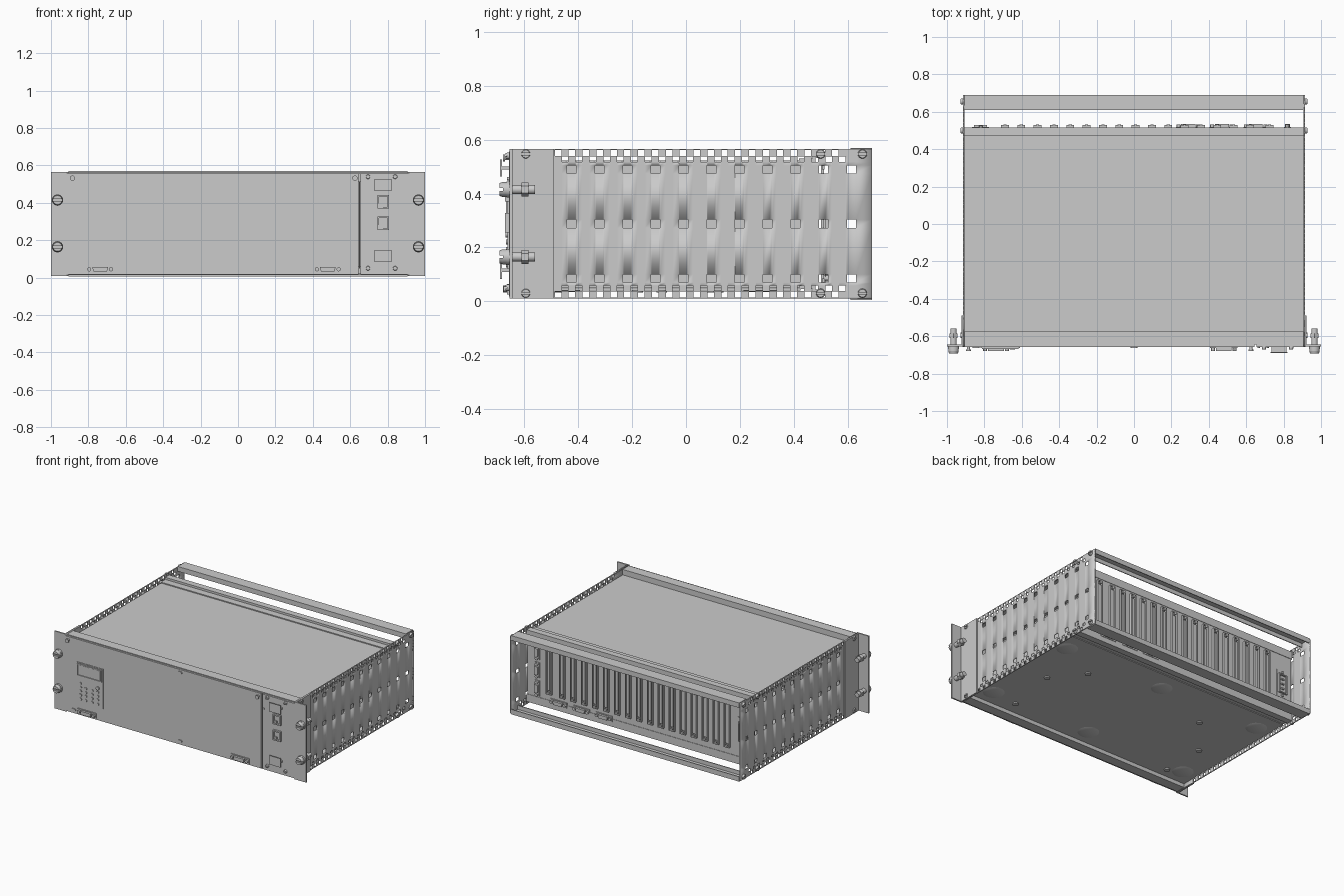
import bpy, bmesh
from math import cos, sin, pi, radians, sqrt, asin

if "Cube" in bpy.data.objects:
    bpy.data.objects.remove(bpy.data.objects["Cube"])


class Part:
    """Collects simple solids into one named object."""
    def __init__(self, name):
        self.name, self.bm = name, bmesh.new()

    def loft(self, p0, p1, axis, a0, a1):
        def put(p, a):
            c = list(p)
            c.insert('xyz'.index(axis), a)
            return self.bm.verts.new(c)
        r0, r1 = [put(p, a0) for p in p0], [put(p, a1) for p in p1]
        n = len(r0)
        self.bm.faces.new(r0)
        self.bm.faces.new(r1[::-1])
        for i in range(n):
            self.bm.faces.new((r0[i], r1[i], r1[(i + 1) % n], r0[(i + 1) % n]))

    def prism(self, pts, axis, a0, a1):
        self.loft(pts, pts, axis, a0, a1)

    def box(self, x0, x1, y0, y1, z0, z1):
        self.prism([(x0, y0), (x1, y0), (x1, y1), (x0, y1)], 'z', z0, z1)

    def cyl(self, u, v, r, axis, a0, a1, r2=None, n=20, stretch=0):
        def ring(q):
            return [(u + q * cos(2 * pi * (i + .5) / n) + (stretch if cos(2 * pi * (i + .5) / n) > 0 else -stretch),
                     v + q * sin(2 * pi * (i + .5) / n)) for i in range(n)]
        self.loft(ring(r), ring(r if r2 is None else r2), axis, a0, a1)

    def frame(self, x0, x1, z0, z1, t, y0, y1):
        self.box(x0, x1, y0, y1, z0, z0 + t)
        self.box(x0, x1, y0, y1, z1 - t, z1)
        self.box(x0, x0 + t, y0, y1, z0 + t, z1 - t)
        self.box(x1 - t, x1, y0, y1, z0 + t, z1 - t)

    def screw(self, u, v, r, axis, a0, a1):
        """Slotted screw head standing from a0 to a1."""
        mid = (a0 + a1) / 2
        self.cyl(u, v, r, axis, a0, mid)
        s = asin(.18)
        for k in (1, -1):
            arc = [s + (pi - 2 * s) * i / 10 for i in range(11)]
            self.loft([(u + r * cos(t), v + k * r * sin(t)) for t in arc],
                      [(u + .85 * r * cos(t), v + k * max(.18 * r, .85 * r * sin(t))) for t in arc],
                      axis, mid, a1)

    def dsub(self, u, v, y0, d, upright=False, w=.065):
        """D-shaped connector on a face at y0, pointing along d."""
        def t(pts):
            return [(u + q, v + p) if upright else (u + p, v + q) for p, q in pts]
        h = .019
        self.prism(t([(-w, -h), (w, -h), (w, h), (-w, h)]), 'y', y0, y0 + d * .006)
        self.prism(t([(-w * .5, -.012), (w * .5, -.012), (w * .58, .013), (-w * .58, .013)]),
                   'y', y0 + d * .006, y0 + d * .022)
        for k in (-1, 1):
            (a, b), = t([(k * w * .8, 0)])
            self.cyl(a, b, .011, 'y', y0 + d * .006, y0 + d * .02, n=12)

    def done(self):
        bmesh.ops.recalc_face_normals(self.bm, faces=self.bm.faces)
        me = bpy.data.meshes.new(self.name)
        self.bm.to_mesh(me)
        self.bm.free()
        me.shade_smooth()
        me.set_sharp_from_angle(angle=radians(30))
        ob = bpy.data.objects.new(self.name, me)
        bpy.context.collection.objects.link(ob)
        return ob


# perforated side panels
holes = [(-.425 + .104 * i, z, .017, .015) for i in range(11) for z in (.085, .288, .49)]
for i in range(21):
    y = -.475 + .0515 * i
    holes += [(y, z, .012, .011) for z in (.55, .026)]
    holes += [(y + .0257, z, .012, .01) for z in (.528, .048)]
ys = sorted({round(h[0] + k * h[2], 4) for h in holes for k in (-1, 1)} | {-.655, .69})
zs = sorted({round(h[1] + k * h[3], 4) for h in holes for k in (-1, 1)} | {.01, .565})
for side, name in ((1, "side_panel_right"), (-1, "side_panel_left")):
    p = Part(name)
    grid = [[p.bm.verts.new((side * .91, y, z)) for z in zs] for y in ys]
    for i in range(len(ys) - 1):
        for j in range(len(zs) - 1):
            cy, cz = (ys[i] + ys[i + 1]) / 2, (zs[j] + zs[j + 1]) / 2
            if not any(abs(cy - h[0]) < h[2] and abs(cz - h[1]) < h[3] for h in holes):
                p.bm.faces.new((grid[i][j], grid[i + 1][j], grid[i + 1][j + 1], grid[i][j + 1]))
    loose = [v for v in p.bm.verts if not v.link_faces]
    bmesh.ops.delete(p.bm, geom=loose, context='VERTS')
    m = p.done().modifiers.new("thickness", 'SOLIDIFY')
    m.thickness, m.offset = .007, 0

# rack ears with their flanges, and the mounting screws
ears, bolts, side_screws = Part("rack_ears"), Part("rack_bolts"), Part("side_screws")
for s in (1, -1):
    ears.prism([(s * .912, -.655), (s, -.655), (s, -.645), (s * .921, -.645), (s * .921, -.49), (s * .912, -.49)],
               'z', .01, .565)
    for z in (.165, .415):
        x = s * .965
        bolts.cyl(x, z, .017, 'y', -.66, -.56)
        bolts.cyl(x, z, .03, 'y', -.655, -.667)
        bolts.screw(x, z, .028, 'y', -.667, -.692)
        bolts.cyl(x, z, .026, 'y', -.61, -.585, n=6)
    for y in (-.595, .5, .655):
        for z in (.03, .547):
            side_screws.screw(y, z, .017, 'x', s * .912, s * .927)
for p in (ears, bolts, side_screws):
    p.done()

# top and bottom covers, the lower one with pressed feet seats
p = Part("top_cover")
p.box(-.905, .905, -.575, .425, .516, .523)
p.done()
p = Part("bottom_cover")
p.box(-.905, .905, -.575, .425, .04, .047)
for x in (-.8, 0, .8):
    for y in (-.46, .28):
        p.cyl(x, y, .07, 'z', .04, .034, r2=.05, n=28)
for x, y in ((.49, .12), (.66, -.09), (-.47, .1), (-.7, -.18), (-.7, -.5), (.6, -.48)):
    p.cyl(x, y, .02, 'z', .04, .032, n=16)
p.done()

# cross rails, each profile mirrored from top to bottom
profiles = {
    "front_rail": [(-.645, .562), (-.575, .562), (-.575, .515), (-.583, .515), (-.583, .553), (-.645, .553)],
    "inner_rail": [(.42, .53), (.47, .53), (.47, .545), (.515, .545), (.515, .49), (.505, .49),
                   (.505, .532), (.48, .532), (.48, .515), (.42, .515)],
    "rear_rail": [(.61, .57), (.69, .57), (.69, .535), (.684, .535), (.684, .563), (.616, .563), (.616, .535), (.61, .535)],
}
for name, pts in profiles.items():
    for level, q in (("upper", pts), ("lower", [(y, .575 - z) for y, z in pts])):
        p = Part(level + "_" + name)
        p.prism(q, 'x', -.906, .906)
        p.done()

# front panels and the inner divider behind their joint
p = Part("front_panel")
p.box(-.917, .645, -.658, -.645, .018, .556)
p.done()
p = Part("power_panel")
p.box(.655, .917, -.658, -.645, .018, .556)
p.done()
p = Part("inner_divider")
p.box(.647, .653, -.645, .44, .05, .515)
p.done()

# keypad with display
p = Part("keypad")
F = -.658
p.box(-.82, -.61, F - .004, F, .11, .395)
p.frame(-.812, -.618, .3, .387, .006, F - .01, F - .004)
p.box(-.8, -.63, F - .006, F - .004, .308, .378)
for x in (-.787, -.745, -.695, -.65):
    for z in (.135, .165, .192, .22):
        p.cyl(x, z, .01, 'y', F - .004, F - .01, n=12)
p.cyl(-.787, .248, .008, 'y', F - .004, F - .009, n=12)
p.cyl(-.65, .25, .013, 'y', F - .004, F - .012, n=16)
p.done()

# front connectors and fasteners
p = Part("front_connectors")
for x in (-.737, .48):
    p.dsub(x, .045, F, -1, w=.073)
for z in (.255, .37):
    p.frame(.745, .807, z, z + .072, .009, F - .014, F)
    p.box(.754, .775, F - .01, F, z + .009, z + .026)
    p.box(.754, .798, F - .003, F, z + .009, z + .063)
p.done()
p = Part("front_fasteners")
for x, z in ((0, .535), (0, .043), (-.845, .043)):
    p.cyl(x, z, .009, 'y', F, F - .006, stretch=.009)
for x in (-.885, .625):
    p.cyl(x, .532, .008, 'y', F, F - .014)
    p.cyl(x, .532, .014, 'y', F - .014, F - .022)
for x in (.695, .84):
    for z in (.05, .54):
        p.screw(x, z, .012, 'y', F, F - .012)
for x in (.667, .715):
    p.cyl(x, .455, .006, 'y', F, F - .006, n=12)
p.done()
p = Part("pull_tabs")
for z0, z1 in ((.463, .527), (.083, .147)):
    p.box(.73, .82, -.69, -.684, z0, z1)
    mid = (z0 + z1) / 2
    p.box(.735, .815, -.684, F, mid - .006, mid + .006)
p.done()

# recessed back panel with card connectors
B = .512
p = Part("back_panel")
p.box(-.9, .9, .502, B, .05, .525)
p.done()
p = Part("card_connectors")
for x in [-.69 + .0873 * i for i in range(16)] + [.725]:
    p.frame(x - .021, x + .021, .13, .47, .006, B, B + .016)
    p.box(x - .009, x + .009, B, B + .012, .16, .44)
    for z in (.146, .454):
        p.cyl(x, z, .009, 'y', B, B + .02, n=10)
p.done()
p = Part("back_ports")
for x in (.65, .47, .29):
    p.dsub(x, .085, B, 1)
for z in (.15, .28, .41):
    p.dsub(.82, z, B, 1, upright=True, w=.055)
p.done()

# mains inlet
p = Part("mains_inlet")
p.box(-.865, -.775, B, B + .006, .17, .37)
p.frame(-.855, -.785, .2, .34, .008, B + .006, B + .018)
for z in (.235, .27, .305):
    p.box(-.83, -.81, B + .006, B + .016, z - .005, z + .005)
for z in (.185, .355):
    p.cyl(-.82, z, .01, 'y', B + .006, B + .014, n=12)
p.done()
